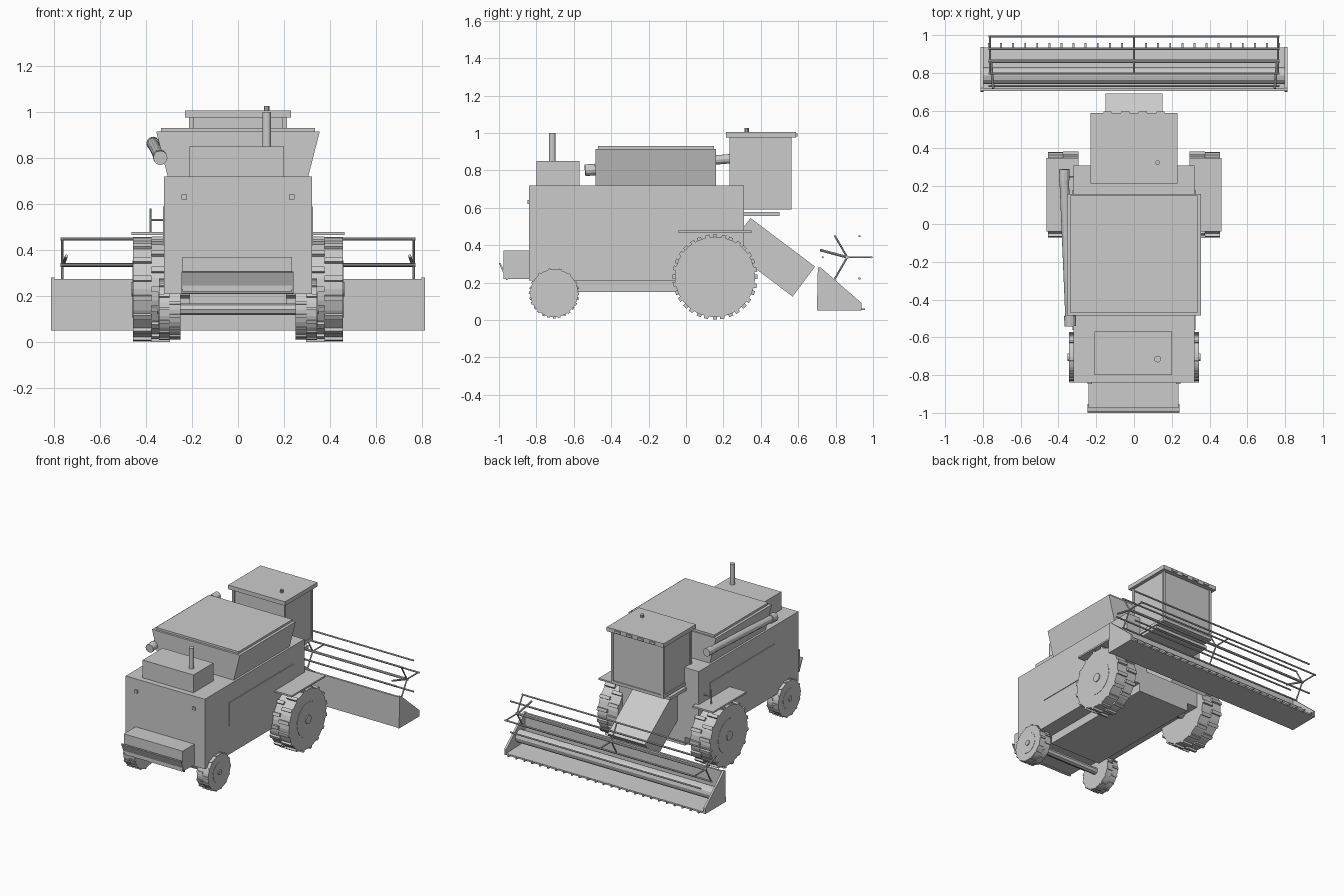
import bpy, bmesh, math
from mathutils import Vector, Matrix

if "Cube" in bpy.data.objects:
    bpy.data.objects.remove(bpy.data.objects["Cube"])


def finish(name, bm):
    bmesh.ops.recalc_face_normals(bm, faces=bm.faces)
    me = bpy.data.meshes.new(name)
    bm.to_mesh(me)
    bm.free()
    ob = bpy.data.objects.new(name, me)
    bpy.context.collection.objects.link(ob)
    return ob


def add_box(bm, x0, x1, y0, y1, z0, z1, rot=None):
    m = Matrix.Translation(((x0 + x1) / 2, (y0 + y1) / 2, (z0 + z1) / 2))
    m = m @ Matrix.Diagonal((x1 - x0, y1 - y0, z1 - z0, 1))
    bmesh.ops.create_cube(bm, size=1, matrix=rot @ m if rot else m)


def box(name, *dims):
    bm = bmesh.new()
    add_box(bm, *dims)
    return finish(name, bm)


def add_rod(bm, a, b, r, sides=8):
    a, b = Vector(a), Vector(b)
    d = b - a
    m = Matrix.Translation((a + b) / 2) @ d.to_track_quat('Z', 'Y').to_matrix().to_4x4()
    bmesh.ops.create_cone(bm, cap_ends=True, segments=sides, radius1=r, radius2=r,
                          depth=d.length, matrix=m)


def rod(name, a, b, r, sides=8):
    bm = bmesh.new()
    add_rod(bm, a, b, r, sides)
    return finish(name, bm)


def add_profile(bm, pts, x0, x1):
    # Side (y, z) outline swept along x
    vs = [bm.verts.new((x0, y, z)) for y, z in pts]
    f = bm.faces.new(vs)
    ext = bmesh.ops.extrude_face_region(bm, geom=[f])
    moved = [v for v in ext['geom'] if isinstance(v, bmesh.types.BMVert)]
    bmesh.ops.translate(bm, vec=(x1 - x0, 0, 0), verts=moved)
    if f.is_valid is False or len(f.link_loops if hasattr(f, 'link_loops') else [1]) == 0:
        bm.faces.new(vs)


def profile(name, pts, x0, x1):
    bm = bmesh.new()
    add_profile(bm, pts, x0, x1)
    return finish(name, bm)


def wheel(name, side, y, z, x0, x1, r, lugs, lug_h):
    bm = bmesh.new()
    add_rod(bm, (x0, y, z), (x1, y, z), r, 28)
    xm = (x0 + x1) / 2
    # Staggered tread blocks, one row per half
    for row, (a, b) in enumerate(((x0, xm), (xm, x1))):
        for i in range(lugs):
            ang = 2 * math.pi * (i + 0.45 * row) / lugs
            rot = Matrix.Translation((0, y, z)) @ Matrix.Rotation(ang, 4, 'X')
            add_box(bm, a, b, -r * 0.055, r * 0.055, r * 0.9, r + lug_h, rot)
    # Rim disc, hub and bolts on the outer face
    add_rod(bm, (x0, y, z), (x1 + 0.002, y, z), r * 0.58, 24)
    add_rod(bm, (x0, y, z), (x1 + 0.008, y, z), r * 0.15, 12)
    if side < 0:
        bmesh.ops.scale(bm, vec=(-1, 1, 1), verts=bm.verts)
    finish(name, bm)


# Main body and chassis
box("body", -0.32, 0.32, -0.84, 0.31, 0.21, 0.72)
box("chassis", -0.21, 0.21, -0.62, 0.31, 0.15, 0.22)
box("engine_deck", -0.21, 0.20, -0.80, -0.57, 0.71, 0.85)
rod("exhaust", (0.125, -0.715, 0.84), (0.125, -0.715, 1.0), 0.018, 12)

# Straw hood with hanging flap
box("straw_hood", -0.24, 0.235, -0.975, -0.83, 0.22, 0.37)
profile("straw_flap", [(-1.0, 0.303), (-0.992, 0.306), (-0.952, 0.218), (-0.96, 0.212)], -0.245, 0.24)

# Grain tank flaring to the sides, with lid
bm = bmesh.new()
add_box(bm, -0.355, 0.355, -0.485, 0.16, 0.72, 0.915)
for v in bm.verts:
    if v.co.z < 0.8:
        v.co.x *= 0.305 / 0.355
finish("grain_tank", bm)
box("tank_lid", -0.335, 0.335, -0.47, 0.15, 0.91, 0.93)

# Unloading tube with thicker ends
tube_a, tube_b = Vector((-0.337, -0.54, 0.80)), Vector((-0.37, 0.24, 0.862))
rod("unloading_tube", tube_a, tube_b, 0.025, 12)
rod("tube_spout", tube_a, tube_a.lerp(tube_b, 0.07), 0.031, 12)
rod("tube_elbow", tube_b - Vector((0, 0.01, 0)), tube_b + Vector((0.002, 0.05, 0.002)), 0.028, 12)

# Cab with corner posts, roof, beacon and roof lights
box("cab_glass", -0.205, 0.205, 0.24, 0.558, 0.60, 0.98)
box("cab_floor", -0.212, 0.212, 0.233, 0.565, 0.59, 0.612)
bm = bmesh.new()
for x in (-0.212, 0.194):
    for y in (0.233, 0.547):
        add_box(bm, x, x + 0.018, y, y + 0.018, 0.60, 0.98)
finish("cab_posts", bm)
box("cab_roof", -0.23, 0.23, 0.215, 0.588, 0.975, 1.005)
box("cab_platform", -0.22, 0.22, 0.30, 0.50, 0.555, 0.577)
rod("beacon", (0.125, 0.325, 1.0), (0.125, 0.325, 1.025), 0.012, 10)
bm = bmesh.new()
for x in (-0.14, -0.047, 0.047, 0.14):
    add_box(bm, x - 0.022, x + 0.022, 0.58, 0.596, 0.982, 0.998)
finish("roof_lights", bm)

# Parts repeated on both sides
for s, side in ((-1, "left"), (1, "right")):
    wheel("front_wheel_" + side, s, 0.155, 0.23, 0.295, 0.455, 0.215, 16, 0.013)
    wheel("rear_wheel_" + side, s, -0.705, 0.143, 0.25, 0.343, 0.128, 14, 0.006)
    fx = sorted((s * 0.295, s * 0.462))
    box("fender_" + side, *fx, -0.04, 0.35, 0.466, 0.478)
    px = sorted((s * 0.31, s * 0.325))
    box("side_panel_" + side, *px, -0.56, 0.18, 0.42, 0.59)
    tx = sorted((s * 0.222, s * 0.245))
    box("tail_light_" + side, *tx, -0.848, -0.83, 0.62, 0.642)
rod("front_axle", (-0.31, 0.155, 0.23), (0.31, 0.155, 0.23), 0.04)
rod("rear_axle", (-0.27, -0.705, 0.143), (0.27, -0.705, 0.143), 0.025)

# Handrail on the left fender
bm = bmesh.new()
add_rod(bm, (-0.38, 0.25, 0.47), (-0.38, 0.25, 0.58), 0.005)
add_rod(bm, (-0.38, 0.25, 0.53), (-0.31, 0.25, 0.53), 0.005)
finish("handrail", bm)

# Sloping feeder house
profile("feeder_house", [(0.345, 0.545), (0.69, 0.285), (0.57, 0.125), (0.225, 0.385)], -0.15, 0.15)

# Header trough, end plates and auger
profile("header_trough", [(0.705, 0.05), (0.935, 0.05), (0.935, 0.062), (0.72, 0.07),
                          (0.72, 0.275), (0.705, 0.275)], -0.80, 0.80)
for x, side in ((-0.812, "left"), (0.797, "right")):
    profile("header_end_" + side, [(0.70, 0.05), (0.937, 0.05), (0.937, 0.092),
                                   (0.72, 0.28), (0.705, 0.28)], x, x + 0.015)
rod("header_auger", (-0.80, 0.785, 0.135), (0.80, 0.785, 0.135), 0.045, 12)

# Cutter bar fingers
bm = bmesh.new()
for i in range(25):
    x = -0.768 + i * 0.064
    add_box(bm, x - 0.005, x + 0.005, 0.93, 0.957, 0.052, 0.062)
finish("cutter_fingers", bm)

# Reel: shaft, six bars, three spoke sets
cy, cz, R = 0.862, 0.335, 0.131
bm = bmesh.new()
add_rod(bm, (-0.77, cy, cz), (0.77, cy, cz), 0.009)
for i in range(6):
    a = math.radians(60 * i)
    y, z = cy + R * math.cos(a), cz + R * math.sin(a)
    add_rod(bm, (-0.77, y, z), (0.77, y, z), 0.006)
    if i % 2 == 0:
        for x in (-0.762, 0, 0.762):
            add_rod(bm, (x, cy, cz), (x, y, z), 0.005)
finish("reel", bm)

# Reel support arms
bm = bmesh.new()
for s in (-1, 1):
    add_rod(bm, (s * 0.745, 0.717, 0.374), (s * 0.758, cy, cz), 0.007)
finish("reel_arms", bm)
